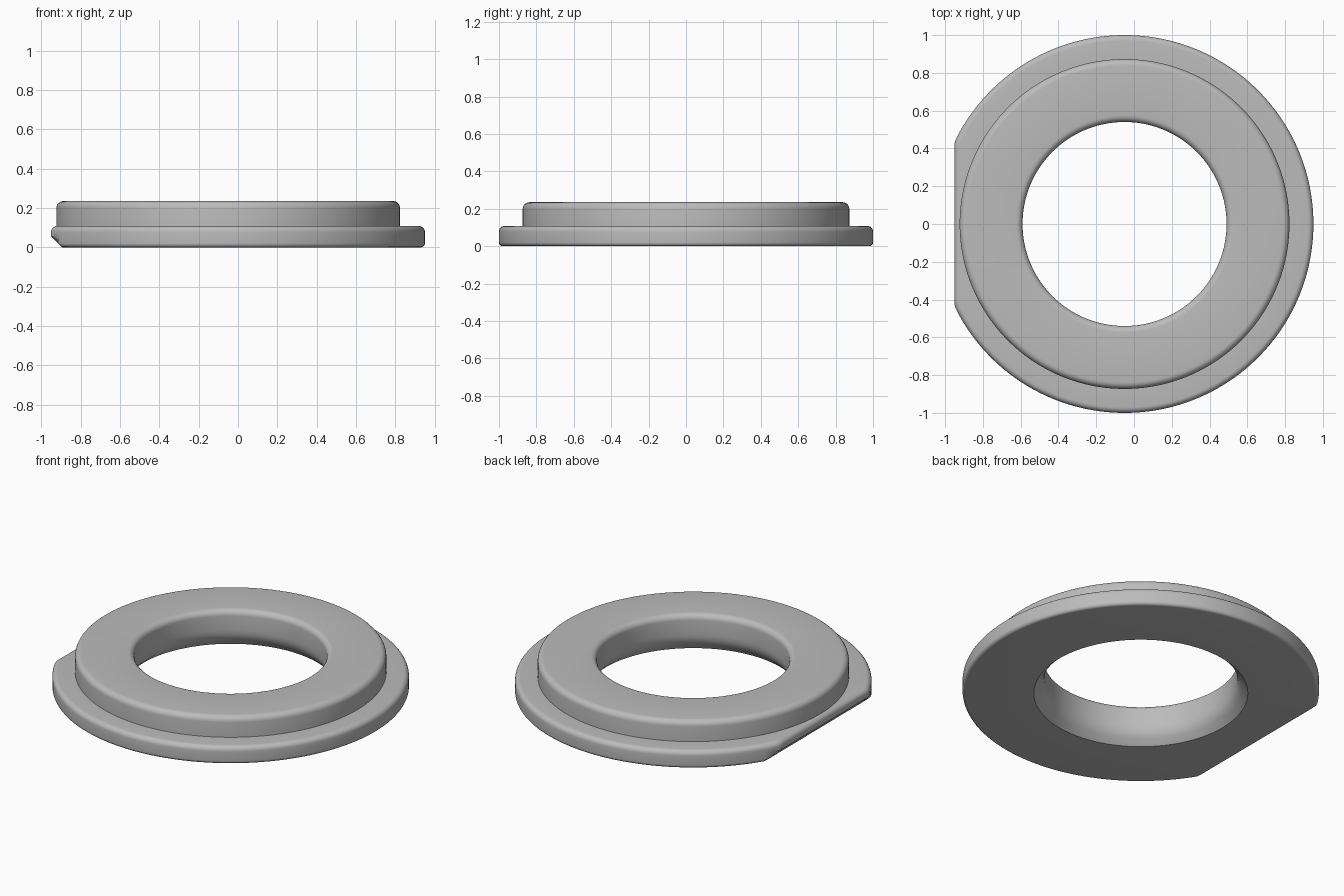
import bpy, bmesh
from math import cos, sin, pi, radians

if "Cube" in bpy.data.objects:
    bpy.data.objects.remove(bpy.data.objects["Cube"])

SEGMENTS = 240
CENTRE_X = -0.05
FLANGE_TOP, RING_TOP = 0.108, 0.235
FLANGE_R, RING_R, HOLE_R = 1.0, 0.873, 0.54
FLAT = 0.9            # distance from the axis to the flat side
CHAMFER = 0.055


def arc(r, z, radius, start, end, steps=6):
    """Rounded profile corner centred on (r, z), angles in degrees."""
    angles = [radians(start + (end - start) * i / steps) for i in range(steps + 1)]
    return [(r + radius * cos(a), z + radius * sin(a)) for a in angles]


# Flange rim: bottom round, side, top round
rim = arc(FLANGE_R - 0.02, 0.02, 0.02, -90, 0)
rim += [(FLANGE_R, CHAMFER)]
rim += arc(FLANGE_R - 0.03, FLANGE_TOP - 0.03, 0.03, 0, 90)

# Raised ring, rounded hole mouth, and flared lower hole
body = [(RING_R, FLANGE_TOP)]
body += arc(RING_R - 0.035, RING_TOP - 0.035, 0.035, 0, 90)
body += arc(HOLE_R + 0.035, RING_TOP - 0.035, 0.035, 90, 180)
body += [(HOLE_R, 0.11), (0.542, 0.085), (0.55, 0.06), (0.565, 0.035), (0.6, 0)]
profile = rim + body


def radius_at(index, angle):
    """Trim the rim to the flat side, chamfered below and rounded above."""
    r, z = profile[index]
    toward_flat = -cos(angle)
    if index >= len(rim) or toward_flat <= 0:
        return r
    if z <= CHAMFER:
        limit = FLAT - (CHAMFER - z)
    else:
        limit = max(FLAT - (FLANGE_R - r), RING_R + 0.002)
    return min(r, limit / toward_flat)


# Sweep the profile around the axis
bm = bmesh.new()
loops = []
for s in range(SEGMENTS):
    a = 2 * pi * s / SEGMENTS
    loop = []
    for i, (_, z) in enumerate(profile):
        r = radius_at(i, a)
        loop.append(bm.verts.new((CENTRE_X + r * cos(a), r * sin(a), z)))
    loops.append(loop)
count = len(profile)
for s in range(SEGMENTS):
    here, after = loops[s], loops[(s + 1) % SEGMENTS]
    for i in range(count):
        j = (i + 1) % count
        bm.faces.new((here[i], after[i], after[j], here[j]))
bmesh.ops.recalc_face_normals(bm, faces=bm.faces)
mesh = bpy.data.meshes.new("flanged_ring")
bm.to_mesh(mesh)
bm.free()

ring = bpy.data.objects.new("flanged_ring", mesh)
bpy.context.collection.objects.link(ring)

# Plain grey material
grey = bpy.data.materials.new("plain_grey")
grey.use_nodes = True
colour = (0.5, 0.5, 0.5, 1)
grey.diffuse_color = colour
grey.node_tree.nodes["Principled BSDF"].inputs["Base Color"].default_value = colour
mesh.materials.append(grey)

# Smooth rounds, sharp corners
bpy.ops.object.select_all(action="DESELECT")
ring.select_set(True)
bpy.context.view_layer.objects.active = ring
bpy.ops.object.shade_smooth_by_angle(angle=radians(24))
